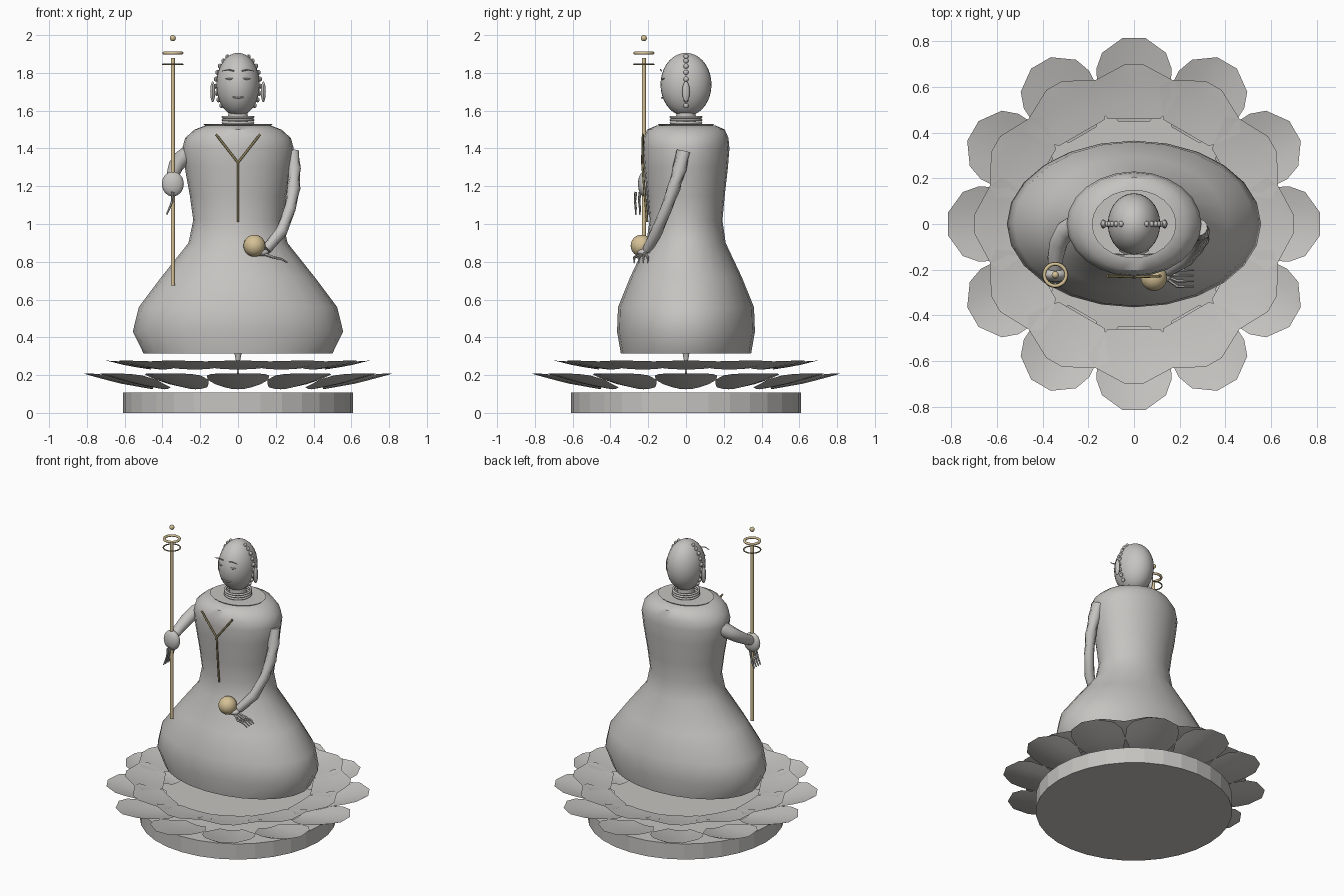
import bpy, bmesh, math
from mathutils import Vector, Matrix

if "Cube" in bpy.data.objects:
    bpy.data.objects.remove(bpy.data.objects["Cube"])


def material(name, rgb):
    m = bpy.data.materials.new(name)
    m.diffuse_color = (*rgb, 1)
    m.use_nodes = True
    m.node_tree.nodes["Principled BSDF"].inputs["Base Color"].default_value = m.diffuse_color
    return m


STONE = material("stone_grey", (0.56, 0.55, 0.53))
GOLD = material("pale_gold", (0.66, 0.53, 0.30))
BRONZE = material("dark_bronze", (0.28, 0.23, 0.11))


def finish(name, bm, mat, smooth=True, angle=40):
    bmesh.ops.recalc_face_normals(bm, faces=bm.faces)
    me = bpy.data.meshes.new(name)
    bm.to_mesh(me)
    bm.free()
    ob = bpy.data.objects.new(name, me)
    bpy.context.collection.objects.link(ob)
    me.materials.append(mat)
    if smooth:
        bpy.ops.object.select_all(action='DESELECT')
        ob.select_set(True)
        bpy.context.view_layer.objects.active = ob
        bpy.ops.object.shade_smooth_by_angle(angle=math.radians(angle))
    return ob


def bridge(bm, a, b):
    n = len(a)
    for i in range(n):
        bm.faces.new((a[i], a[(i + 1) % n], b[(i + 1) % n], b[i]))


def lathe(name, rings, n, mat, smooth=True, angle=40):
    """Capped stack of ellipses given as (z, half x, half y)."""
    bm = bmesh.new()
    loops = [[bm.verts.new((rx * math.cos(t * math.tau / n), ry * math.sin(t * math.tau / n), z))
              for t in range(n)] for z, rx, ry in rings]
    for a, b in zip(loops, loops[1:]):
        bridge(bm, a, b)
    bm.faces.new(loops[0])
    bm.faces.new(loops[-1])
    return finish(name, bm, mat, smooth, angle)


def ellipsoid(name, centre, size, mat, u=24, v=16):
    bm = bmesh.new()
    bmesh.ops.create_uvsphere(bm, u_segments=u, v_segments=v, radius=1,
                              matrix=Matrix.Translation(centre) @ Matrix.Diagonal((*size, 1)))
    return finish(name, bm, mat)


def tube(name, points, radii, mat, n=10):
    """Round tube through the points with a radius at each."""
    bm = bmesh.new()
    pts = [Vector(p) for p in points]
    loops = []
    for i, p in enumerate(pts):
        d = (pts[min(i + 1, len(pts) - 1)] - pts[max(i - 1, 0)]).normalized()
        q = Vector((0, 0, 1)).rotation_difference(d)
        loops.append([bm.verts.new(p + q @ Vector((math.cos(t * math.tau / n), math.sin(t * math.tau / n), 0)) * radii[i])
                      for t in range(n)])
    for a, b in zip(loops, loops[1:]):
        bridge(bm, a, b)
    bm.faces.new(loops[0])
    bm.faces.new(loops[-1])
    return finish(name, bm, mat, angle=50)


def ring(name, centre, major, minor, mat):
    bpy.ops.mesh.primitive_torus_add(location=centre, major_radius=major, minor_radius=minor,
                                     major_segments=32, minor_segments=8)
    ob = bpy.context.object
    ob.name = name
    ob.data.materials.append(mat)
    bpy.ops.object.shade_smooth_by_angle(angle=math.radians(60))


def petals(name, rows, count):
    """Circle of thin petals; rows are (distance, half width, z, edge lift)."""
    bm = bmesh.new()
    cols = (-1, -0.5, 0, 0.5, 1)
    for k in range(count):
        rot = Matrix.Rotation(k * math.tau / count, 3, 'Z')
        grid = [[bm.verts.new(rot @ Vector((c * w, -r + 0.03 * c * c * (w > 0.05 and r > 0.6), z + lift * c * c)))
                 for c in cols] for r, w, z, lift in rows]
        for a, b in zip(grid, grid[1:]):
            for i in range(len(cols) - 1):
                bm.faces.new((a[i], a[i + 1], b[i + 1], b[i]))
    return finish(name, bm, STONE)


# Pedestal and lotus
lathe("pedestal", [(0, 0.61, 0.61), (0.107, 0.61, 0.61)], 32, STONE, smooth=False)
petals("lower_petals", [(0.45, 0.07, 0.125, 0.01), (0.52, 0.12, 0.137, 0.015), (0.62, 0.16, 0.155, 0.02),
                        (0.71, 0.165, 0.178, 0.02), (0.78, 0.14, 0.197, 0.01), (0.815, 0.05, 0.208, 0)], 12)
petals("upper_petals", [(0.46, 0.115, 0.23, 0.005), (0.53, 0.17, 0.24, 0.01), (0.61, 0.205, 0.255, 0.01),
                        (0.66, 0.17, 0.268, 0.005), (0.70, 0.04, 0.277, 0)], 12)
lathe("lotus_stem", [(0.20, 0.004, 0.004), (0.27, 0.01, 0.01), (0.32, 0.02, 0.02)], 10, STONE)

# Robe, collar and neck
lathe("robe", [(0.315, 0.50, 0.345), (0.43, 0.557, 0.365), (0.56, 0.525, 0.36), (0.72, 0.405, 0.295),
               (0.90, 0.262, 0.21), (1.02, 0.237, 0.193), (1.15, 0.255, 0.205), (1.30, 0.282, 0.222),
               (1.40, 0.295, 0.23), (1.455, 0.28, 0.225), (1.50, 0.23, 0.205), (1.522, 0.17, 0.155)],
      24, STONE)
lathe("collar", [(1.505, 0.155, 0.125), (1.53, 0.185, 0.15)], 24, STONE)
lathe("neck", [(1.52, 0.055, 0.055), (1.60, 0.05, 0.05)], 20, STONE)
for i in range(3):
    ring("neck_ring", (0, 0, 1.536 + 0.015 * i), 0.08, 0.007, STONE)

# Head, ears, hair edge and face
ellipsoid("head", (0, 0, 1.738), (0.115, 0.135, 0.168), STONE, 28, 18)
for s in (-1, 1):
    ellipsoid("ear", (s * 0.134, 0, 1.70), (0.013, 0.02, 0.055), STONE, 12, 10)
    for i in range(9):
        a = math.radians(62 - 13 * i)
        ellipsoid("hair_curl", (s * 0.118 * math.cos(a), 0, 1.738 + 0.166 * math.sin(a)),
                  (0.011, 0.014, 0.014), STONE, 8, 6)
    tube("eyebrow", [(s * 0.02, -0.13, 1.81), (s * 0.05, -0.135, 1.817), (s * 0.085, -0.13, 1.81)],
         [0.003, 0.004, 0.002], STONE, 6)
    tube("eye", [(s * 0.025, -0.126, 1.77), (s * 0.045, -0.125, 1.767), (s * 0.065, -0.115, 1.77)],
         [0.003, 0.005, 0.003], STONE, 6)
tube("mouth", [(-0.03, -0.122, 1.672), (0, -0.127, 1.668), (0.03, -0.122, 1.672)],
     [0.003, 0.005, 0.003], STONE, 6)

# Chest cord
for s in (-1, 1):
    tube("cord_branch", [(s * 0.117, -0.228, 1.475), (0, -0.232, 1.325)], [0.006] * 2, BRONZE, 8)
tube("cord_drop", [(0, -0.232, 1.33), (0, -0.218, 1.15), (0, -0.205, 1.01)], [0.006] * 3, BRONZE, 8)

# Arm holding the jewel
tube("jewel_arm", [(0.285, -0.015, 1.385), (0.295, -0.035, 1.29), (0.295, -0.065, 1.19), (0.275, -0.105, 1.08),
                   (0.23, -0.155, 0.96), (0.15, -0.205, 0.865)],
     [0.037, 0.038, 0.036, 0.031, 0.032, 0.026], STONE, 12)
ellipsoid("jewel_hand", (0.125, -0.222, 0.85), (0.04, 0.035, 0.02), STONE, 12, 8)
ellipsoid("jewel", (0.087, -0.235, 0.885), (0.058, 0.058, 0.058), GOLD)
for i in range(4):
    y = -0.202 - 0.024 * i
    tube("jewel_finger", [(0.135, -0.215 - 0.006 * i, 0.842), (0.19, y, 0.823), (0.23, y, 0.815), (0.262, y, 0.795)],
         [0.008, 0.007, 0.006, 0.004], STONE, 6)

# Arm holding the staff
tube("staff_arm", [(-0.25, 0.0, 1.38), (-0.30, -0.03, 1.345), (-0.33, -0.08, 1.305), (-0.345, -0.15, 1.26),
                   (-0.345, -0.22, 1.225)], [0.045, 0.045, 0.04, 0.034, 0.03], STONE, 12)
ellipsoid("staff_hand", (-0.345, -0.222, 1.212), (0.058, 0.032, 0.066), STONE, 20, 14)
for i in range(4):
    y = -0.20 - 0.022 * i
    tube("staff_finger", [(-0.345, y, 1.17), (-0.348, y - 0.004, 1.12), (-0.362, y, 1.085), (-0.378, y, 1.05)],
         [0.008, 0.007, 0.006, 0.004], STONE, 6)

# Staff with rings and finial
X, Y = -0.345, -0.223
tube("staff", [(X, Y, 0.675), (X, Y, 1.88)], [0.011, 0.011], GOLD, 12)
ring("staff_lower_ring", (X, Y, 1.845), 0.053, 0.004, BRONZE)
ring("staff_upper_ring", (X, Y, 1.905), 0.048, 0.008, GOLD)
ellipsoid("staff_finial", (X, Y, 1.984), (0.016, 0.016, 0.016), GOLD, 12, 8)
